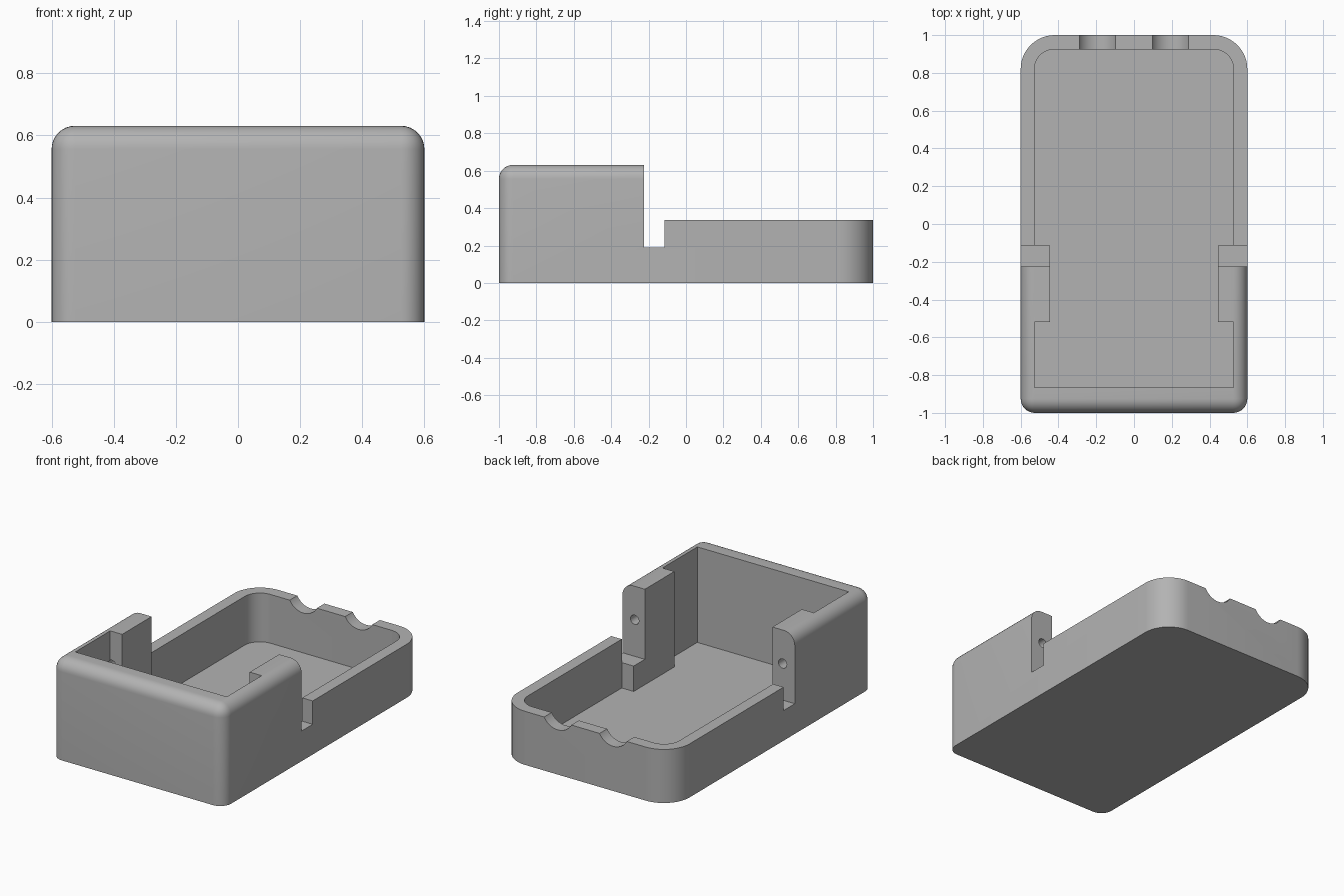
import bpy, bmesh, math
from mathutils import Matrix

cube = bpy.data.objects.get("Cube")
if cube:
    bpy.data.objects.remove(cube, do_unlink=True)

HALF_W, TOP, RIM, FLOOR = 0.6, 0.631, 0.337, 0.03
SLOT_FRONT, SLOT_BACK, SLOT_Z = -0.225, -0.114, 0.19
WALL, POST_X, POST_END = 0.527, 0.444, -0.518

grey = bpy.data.materials.new("plain grey")
grey.use_nodes = True
grey.diffuse_color = (0.45, 0.45, 0.45, 1)
grey.node_tree.nodes["Principled BSDF"].inputs["Base Color"].default_value = (0.45, 0.45, 0.45, 1)


def make_object(name, bm):
    bmesh.ops.recalc_face_normals(bm, faces=bm.faces)
    mesh = bpy.data.meshes.new(name)
    bm.to_mesh(mesh)
    bm.free()
    mesh.materials.append(grey)
    obj = bpy.data.objects.new(name, mesh)
    bpy.context.collection.objects.link(obj)
    return obj


def prism(points, offset):
    """Extrude a closed loop of 3D points along an offset."""
    bm = bmesh.new()
    face = bm.faces.new([bm.verts.new(p) for p in points])
    ext = bmesh.ops.extrude_face_region(bm, geom=[face])
    verts = [g for g in ext["geom"] if isinstance(g, bmesh.types.BMVert)]
    bmesh.ops.translate(bm, verts=verts, vec=offset)
    return bm


def round_edges(bm, test, radius, segments):
    edges = [e for e in bm.edges if test(e.verts[0].co, e.verts[1].co)]
    bmesh.ops.bevel(bm, geom=edges, offset=radius, offset_type='OFFSET',
                    segments=segments, profile=0.5, affect='EDGES')


def is_upright(a, b):
    return abs(a.z - b.z) > 0.1


def rod(x, y0, y1, z, radius):
    """Cylinder lying along y."""
    bm = bmesh.new()
    place = Matrix.Translation((x, (y0 + y1) / 2, z)) @ Matrix.Rotation(math.pi / 2, 4, 'X')
    bmesh.ops.create_cone(bm, cap_ends=True, segments=48, radius1=radius,
                          radius2=radius, depth=y1 - y0, matrix=place)
    return bm


def cut(target, bm):
    cutter = make_object("cutter", bm)
    cutter.hide_render = True
    mod = target.modifiers.new("cut", 'BOOLEAN')
    mod.operation, mod.solver, mod.object = 'DIFFERENCE', 'EXACT', cutter
    bpy.context.view_layer.objects.active = target
    bpy.ops.object.modifier_apply(modifier=mod.name)
    bpy.data.objects.remove(cutter, do_unlink=True)


# Solid block: wide rear corners, softer front corners and top edges
bm = prism([(-HALF_W, -1, 0), (HALF_W, -1, 0), (HALF_W, 1, 0), (-HALF_W, 1, 0)], (0, 0, TOP))
round_edges(bm, lambda a, b: is_upright(a, b) and a.y > 0, 0.18, 12)
round_edges(bm, lambda a, b: (is_upright(a, b) and a.y < -0.9)
            or min(a.z, b.z) > TOP - 0.001, 0.075, 8)
tray = make_object("open_tray", bm)

# Lower rear half and the slot across both sides
cut(tray, prism([(-1, SLOT_FRONT, SLOT_Z), (-1, SLOT_BACK, SLOT_Z), (-1, SLOT_BACK, RIM),
                 (-1, 2, RIM), (-1, 2, 1), (-1, SLOT_FRONT, 1)], (2, 0, 0)))

# Cavity, leaving a post against each side wall
side = [(WALL, -0.865), (WALL, POST_END), (POST_X, POST_END),
        (POST_X, SLOT_BACK), (WALL, SLOT_BACK), (WALL, 0.925)]
outline = side + [(-x, y) for x, y in reversed(side)]
bm = prism([(x, y, FLOOR) for x, y in outline], (0, 0, 1))
round_edges(bm, lambda a, b: is_upright(a, b) and a.y > 0.9, 0.105, 12)
cut(tray, bm)

# Round notches in the rear rim and bores through the posts
for s in (-1, 1):
    cut(tray, rod(s * 0.193, 0.8, 1.2, RIM + 0.052, 0.108))
    cut(tray, rod(s * 0.515, POST_END - 0.012, 0, 0.42, 0.029))

tray.select_set(True)
bpy.context.view_layer.objects.active = tray
bpy.ops.object.shade_smooth_by_angle(angle=math.radians(30))
